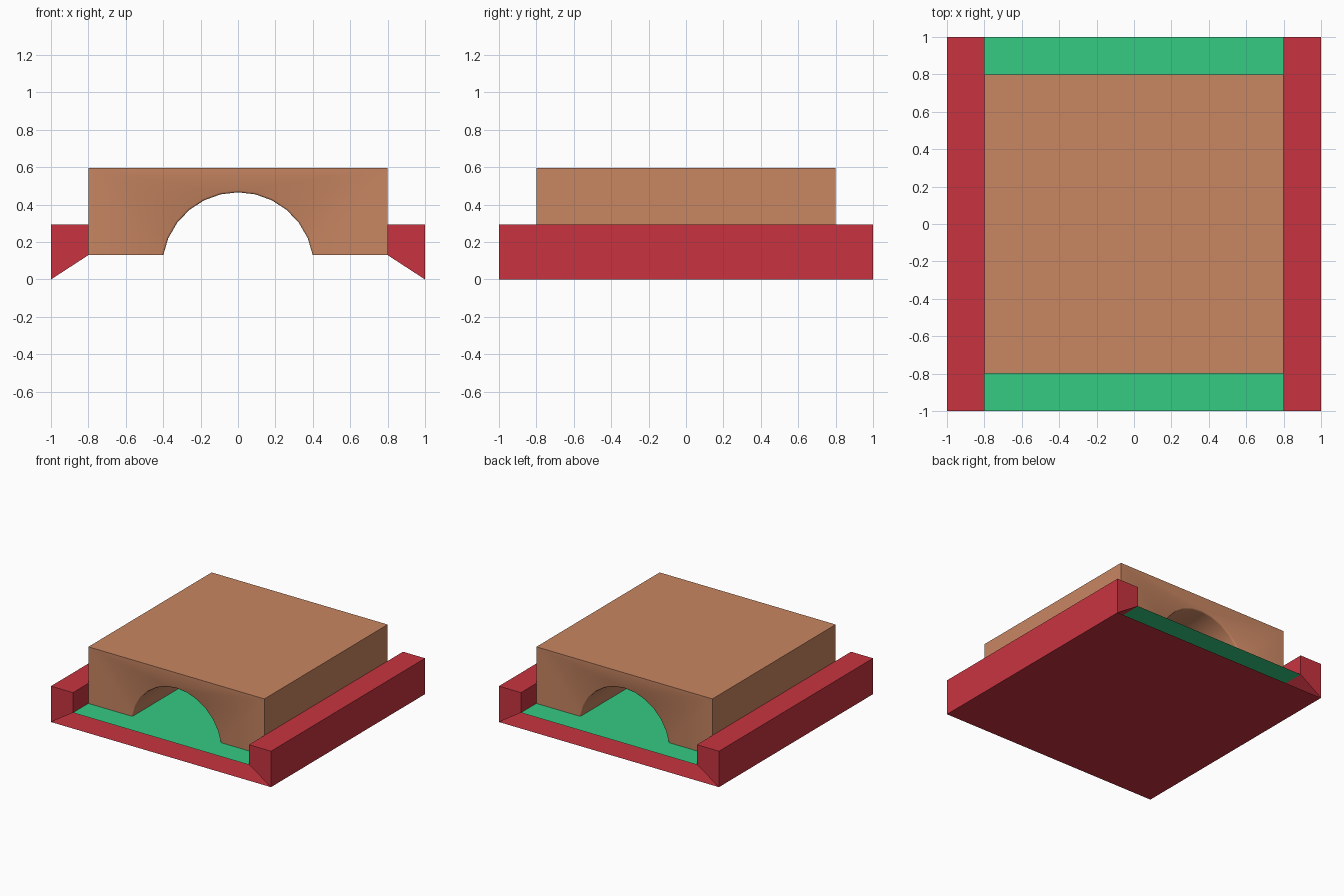
import bpy, bmesh, math

cube = bpy.data.objects.get("Cube")
if cube:
    bpy.data.objects.remove(cube, do_unlink=True)

FLOOR, RAIL, TOP = 0.13, 0.295, 0.595


def material(name, rgb):
    mat = bpy.data.materials.new(name)
    mat.use_nodes = True
    mat.diffuse_color = (*rgb, 1)
    mat.node_tree.nodes["Principled BSDF"].inputs["Base Color"].default_value = (*rgb, 1)
    return mat


def finish(name, bm, mat):
    mesh = bpy.data.meshes.new(name)
    bm.to_mesh(mesh)
    bm.free()
    mesh.materials.append(mat)
    obj = bpy.data.objects.new(name, mesh)
    bpy.context.collection.objects.link(obj)
    return obj


def extrude_profile(points, depth):
    """Solid from an (x, z) outline, centred along y."""
    bm = bmesh.new()
    face = bm.faces.new([bm.verts.new((x, -depth / 2, z)) for x, z in points])
    ext = bmesh.ops.extrude_face_region(bm, geom=[face], use_keep_orig=True)["geom"]
    verts = [g for g in ext if isinstance(g, bmesh.types.BMVert)]
    bmesh.ops.translate(bm, verts=verts, vec=(0, depth, 0))
    bmesh.ops.recalc_face_normals(bm, faces=bm.faces)
    return bm


def sheet(name, half_x, z, mat):
    bm = bmesh.new()
    bm.faces.new([bm.verts.new((x * half_x, y, z))
                  for x, y in ((-1, -1), (1, -1), (1, 1), (-1, 1))])
    return finish(name, bm, mat)


red = material("red", (0.578, 0.034, 0.051))
green = material("green", (0.037, 0.597, 0.227))
brown = material("clay brown", (0.578, 0.238, 0.122))

# Base plate and raised floor, open between them at front and back
sheet("base_plate", 1, 0, red)
sheet("floor", 0.8, FLOOR, green)

# Side rails with sloped undersides
for side, name in ((1, "left_rail"), (-1, "right_rail")):
    outline = [(1, 0), (1, RAIL), (0.8, RAIL), (0.8, FLOOR)]
    finish(name, extrude_profile([(side * x, z) for x, z in outline], 2), red)

# Block with an arched tunnel
radius, centre, steps = 0.406, 0.06, 12
start = math.asin((FLOOR - centre) / radius)
arch = []
for i in range(steps + 1):
    a = start + (math.pi - 2 * start) * i / steps
    arch.append((radius * math.cos(a), centre + radius * math.sin(a)))
outline = [(-0.8, FLOOR), (-0.8, TOP), (0.8, TOP), (0.8, FLOOR)] + arch
bm = extrude_profile(outline, 1.6)

# The block rests on the floor, so its underside is left open
under = [f for f in bm.faces if all(abs(v.co.z - FLOOR) < 0.001 for v in f.verts)]
bmesh.ops.delete(bm, geom=under, context='FACES')

# Softened rim around both tunnel mouths
rim = [e for e in bm.edges
       if abs(e.verts[0].co.y - e.verts[1].co.y) < 0.001
       and all(abs(v.co.x) < 0.5 for v in e.verts) and len(e.link_faces) == 2]
bmesh.ops.bevel(bm, geom=rim, offset=0.01, segments=2, profile=0.5, affect='EDGES')
block = finish("arched_block", bm, brown)

bpy.ops.object.select_all(action='DESELECT')
block.select_set(True)
bpy.context.view_layer.objects.active = block
bpy.ops.object.shade_smooth_by_angle(angle=math.radians(50))
